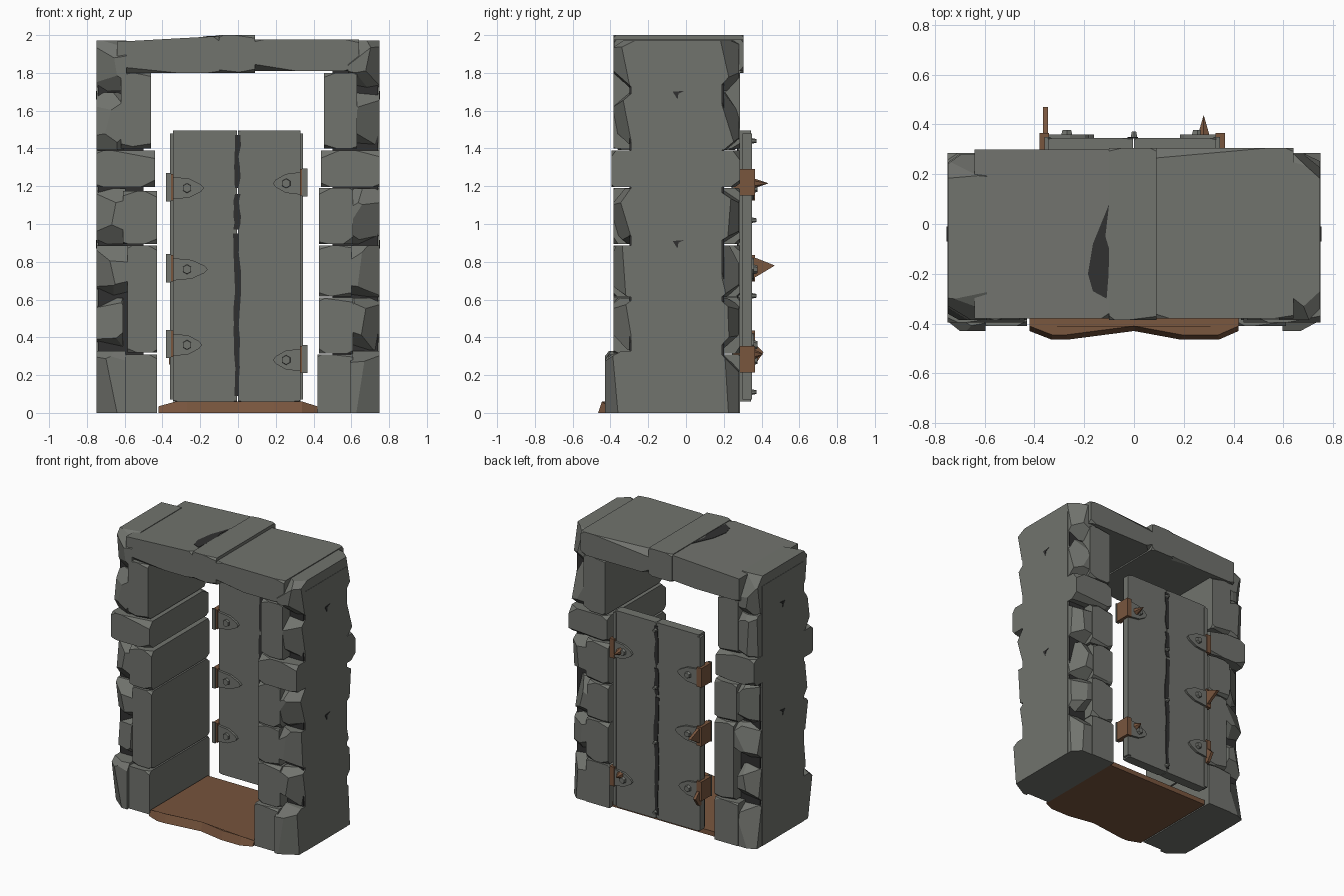
import bpy, bmesh, math, random
from mathutils import Vector, Matrix

if "Cube" in bpy.data.objects:
    bpy.data.objects.remove(bpy.data.objects["Cube"])

random.seed(7)
U = random.uniform


def material(name, rgb):
    m = bpy.data.materials.new(name)
    m.diffuse_color = (*rgb, 1)
    m.use_nodes = True
    m.node_tree.nodes["Principled BSDF"].inputs["Base Color"].default_value = m.diffuse_color
    return m


STONE = material("grey_stone", (0.165, 0.172, 0.155))
BROWN = material("rusty_brown", (0.19, 0.092, 0.048))
DARK = material("dark_crack", (0.03, 0.03, 0.03))


def finish(name, bm, mat):
    bmesh.ops.recalc_face_normals(bm, faces=bm.faces[:])
    me = bpy.data.meshes.new(name)
    bm.to_mesh(me)
    bm.free()
    me.materials.append(mat)
    ob = bpy.data.objects.new(name, me)
    bpy.context.collection.objects.link(ob)
    return ob


def box_bm(x, y, z):
    bm = bmesh.new()
    size = Matrix.Diagonal((x[1] - x[0], y[1] - y[0], z[1] - z[0], 1))
    mid = Matrix.Translation(((x[0] + x[1]) / 2, (y[0] + y[1]) / 2, (z[0] + z[1]) / 2))
    bmesh.ops.create_cube(bm, size=1, matrix=mid @ size)
    return bm


def box(name, x, y, z, mat):
    return finish(name, box_bm(sorted(x), y, z), mat)


def slice_off(bm, co, n):
    bmesh.ops.bisect_plane(bm, geom=bm.verts[:] + bm.edges[:] + bm.faces[:],
                           plane_co=co, plane_no=n, clear_outer=True)
    bmesh.ops.holes_fill(bm, edges=[e for e in bm.edges if e.is_boundary])


def stone(name, x, y, z, chip, tilt=0.0, slope=None):
    """Box with every corner knocked off; tilt also bevels the front and back faces."""
    x = sorted(x)
    bm = box_bm(x, y, z)
    if slope:
        slice_off(bm, *slope)
    for i in range(8):
        s = [1 if i >> k & 1 else -1 for k in range(3)]
        if z[s[2] > 0] == 0:
            continue  # keep the ground contact flat
        co = Vector((x[s[0] > 0], y[s[1] > 0], z[s[2] > 0]))
        n = Vector((s[0] * U(.05, .5), s[1] * U(.4, 1), s[2] * U(.5, 1))).normalized()
        slice_off(bm, co - n * U(chip * .3, chip), n)
    if tilt:
        for sy in (-1, 1):
            sx = 1 if x[0] > 0 else -1
            co = Vector((max(x, key=abs), y[sy > 0], (z[0] + z[1]) / 2))
            n = Vector((sx * U(.4, 1), sy, U(-.35, .35))).normalized()
            slice_off(bm, co - n * U(tilt * .4, tilt), n)
    return finish(name, bm, STONE)


def prism(name, pts, plane, d0, d1, mat):
    """Extrude a 2D outline in plane xy, xz or yz between two depths."""
    order = {"xy": lambda a, b, d: (a, b, d), "xz": lambda a, b, d: (a, d, b),
             "yz": lambda a, b, d: (d, a, b)}[plane]
    bm = bmesh.new()
    lo = [bm.verts.new(order(a, b, d0)) for a, b in pts]
    hi = [bm.verts.new(order(a, b, d1)) for a, b in pts]
    bm.faces.new(lo)
    bm.faces.new(hi)
    for i in range(len(pts)):
        j = (i + 1) % len(pts)
        bm.faces.new((lo[i], lo[j], hi[j], hi[i]))
    return finish(name, bm, mat)


def stud(name, x, y0, y1, z, r0, r1, mat):
    bm = bmesh.new()
    rot = Matrix.Rotation(-math.pi / 2, 4, "X")
    bmesh.ops.create_cone(bm, cap_ends=True, segments=6, radius1=r0, radius2=r1, depth=abs(y1 - y0),
                          matrix=Matrix.Translation((x, (y0 + y1) / 2, z)) @ rot)
    return finish(name, bm, mat)


# Pillars: smooth inner quoins, rough outer stones, flat side wall and dark joints
quoins = {
    -1: [(0, .31, .43, .62), (.32, .885, .43, .585), (.895, 1.175, .43, .61), (1.40, 1.80, .46, .62)],
    1: [(0, .31, .42, .61), (.315, .61, .43, .61), (.615, .885, .43, .60), (.895, 1.19, .43, .61),
        (1.40, 1.80, .455, .63)],
}
courses = [0, .15, .33, .61, .67, .89, 1.19, 1.39, 1.70, 1.97]
outer = [(0, .33), (.33, .61), (.61, .89), (.89, 1.19), (1.39, 1.70), (1.70, 1.975)]
for s, side in ((-1, "left"), (1, "right")):
    for z0, z1, a, b in quoins[s]:
        front = -.41 if z0 == 0 else -.385
        stone(f"{side}_quoin", (s * a, s * b), (front, .285), (z0, z1), .022)
    stone(f"{side}_through_stone", (s * .44, s * .75), (-.395, .285), (1.195, 1.39), .03)
    for z0, z1 in outer:
        w = U(.575, .62)
        front = -.43 if z0 == 0 else -.385
        stone(f"{side}_outer_stone", (s * w, s * .748), (front, .28), (z0 + .003 * (z0 > 0), z1 - .003),
              .085, .075)
    box(f"{side}_side_wall", (s * .70, s * .75), (-.29, .19), (0, 1.9), STONE)
    box(f"{side}_joint_core", (s * .50, s * .74), (-.30, .20), (.01, 1.9), DARK)
    # small pits on the side wall
    for z in (.90, 1.69):
        prism(f"{side}_wall_pit", [(-.07, z + .01), (-.045, z - .03), (-.04, z), (-.01, z + .015)],
              "yz", s * .749, s * .753, DARK)

# Lintel with keystone
stone("lintel_left", (-.64, -.095), (-.38, .30), (1.80, 2.0), .025,
      slope=(Vector((-.64, 0, 1.965)), Vector((-.055, 0, 1)).normalized()))
stone("lintel_right", (.085, .64), (-.38, .305), (1.81, 1.978), .03)
stone("keystone", (-.10, .09), (-.385, .305), (1.80, 2.0), .02)
crack = prism("lintel_crack", [(-.10, .08), (-.165, -.08), (-.185, -.20), (-.165, -.27), (-.11, -.30),
                               (-.102, -.2), (-.10, -.10), (-.115, -.05)], "xy", 0, .004, DARK)
for v in crack.data.vertices:
    v.co.z += 1.964 + .055 * (v.co.x + .64)

# Threshold slab, worn front edge
sill = prism("threshold", [(-.42, .25), (-.42, -.43), (-.33, -.465), (-.27, -.465), (0, -.43), (.19, -.465),
                           (.34, -.465), (.42, -.43), (.42, .25)], "xy", 0, .06, BROWN)
for v in sill.data.vertices:
    if v.co.z > .01:
        v.co.z -= .025 * (abs(v.co.x) > .4)
        v.co.y += .02 * (v.co.y < 0)

# Door: two planks, uneven cracks down the middle and rivets
stone("door_plank_left", (-.345, -.004), (.275, .345), (.06, 1.495), .006)
stone("door_plank_right", (.0, .33), (.275, .345), (.06, 1.495), .006)
box("door_edge_left", (-.36, -.335), (.30, .35), (.07, 1.48), STONE)
box("door_edge_right", (.32, .345), (.30, .35), (.07, 1.48), STONE)
for z0, z1 in ((.09, .46), (.44, .95), (.97, 1.16), (1.19, 1.47)):
    n = 5
    zs = [z0 + (z1 - z0) * i / n for i in range(n + 1)]
    left = [(-.012 - U(.002, .014), z) for z in zs]
    right = [(.002 + U(0, .015), z) for z in reversed(zs)]
    prism("door_crack_front", left + right, "xz", .270, .276, DARK)
    prism("door_crack_back", left + right, "xz", .344, .350, DARK)
for z in (.11, .62, 1.02, 1.44):
    stud("door_rivet", 0, .343, .372, z, .016, .010, STONE)

# Hinge straps on both faces, brown wraps round the edges
for s, z, long in ((-1, 1.19, .17), (-1, .76, .19), (-1, .36, .16), (1, 1.215, .15), (1, .28, .15)):
    e = -.35 if s < 0 else .335
    strap = [(e, z + .06), (e - s * long * .55, z + .05), (e - s * long * .9, z + .02), (e - s * long, z),
             (e - s * long * .9, z - .02), (e - s * long * .55, z - .05), (e, z - .06)]
    prism("strap_front", strap, "xz", .258, .277, STONE)
    prism("strap_back", strap, "xz", .343, .36, STONE)
    kx = e - s * .08
    stud("strap_knob_front", kx, .24, .26, z, .024, .026, STONE)
    stud("strap_knob_back", kx, .358, .378, z, .026, .02, STONE)
    box("hinge_wrap", (e - s * .008, e + s * .03), (.25, .365), (z - .065, z + .075), BROWN)
    box("hinge_face", (e + s * .005, e + s * .032), (.243, .252), (z - .07, z + .08), STONE)

# Bent strap ends and nails sticking out of the back
for z, y in ((.77, .47), (.31, .41)):
    prism("bent_strap", [(.34, z - .055), (.37, z - .05), (y, z + .01), (.37, z + .05), (.34, z + .055)],
          "yz", -.365, -.345, BROWN)
stud("nail_upper", .28, .36, .435, 1.215, .026, .001, BROWN)
stud("nail_lower", .28, .36, .405, .31, .026, .004, BROWN)
